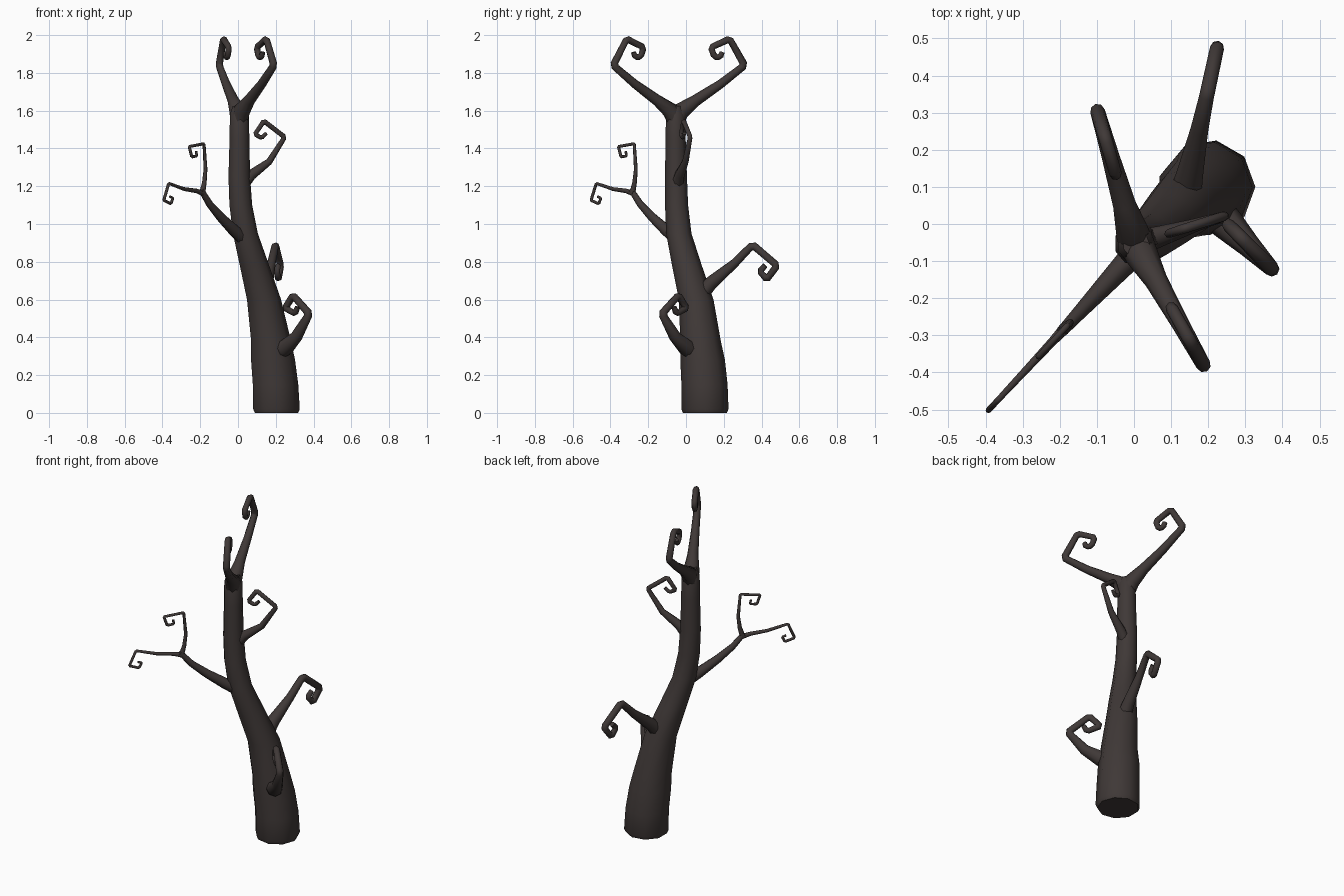
import bpy, bmesh, math
from mathutils import Vector

if "Cube" in bpy.data.objects:
    bpy.data.objects.remove(bpy.data.objects["Cube"])

bark = bpy.data.materials.new("bark")
bark.diffuse_color = (0.05, 0.04, 0.038, 1)
bark.use_nodes = True
bark.node_tree.nodes["Principled BSDF"].inputs["Base Color"].default_value = bark.diffuse_color


def skin(name, rings):
    """Skin a stack of vertex rings into a closed smooth tube."""
    bm = bmesh.new()
    loops = [[bm.verts.new(p) for p in ring] for ring in rings]
    n = len(loops[0])
    for a, b in zip(loops, loops[1:]):
        for i in range(n):
            j = (i + 1) % n
            bm.faces.new((a[i], a[j], b[j], b[i]))
    bm.faces.new(loops[0])
    bm.faces.new(loops[-1])
    bmesh.ops.recalc_face_normals(bm, faces=bm.faces)
    me = bpy.data.meshes.new(name)
    bm.to_mesh(me)
    bm.free()
    me.materials.append(bark)
    ob = bpy.data.objects.new(name, me)
    bpy.context.collection.objects.link(ob)
    bpy.ops.object.select_all(action='DESELECT')
    ob.select_set(True)
    bpy.context.view_layer.objects.active = ob
    bpy.ops.object.shade_smooth_by_angle(angle=math.radians(50))


def branch(name, axis, p0, p1, pts, sides=8):
    """Mitred tube in the vertical plane through p0-p1; pts are (x or y, z, radius)."""
    k = "xy".index(axis)
    path = []
    for u, z, r in pts:
        t = (u - p0[k]) / (p1[k] - p0[k])
        path.append((Vector((p0[0] + t * (p1[0] - p0[0]), p0[1] + t * (p1[1] - p0[1]), z)), r))
    # cut the tight corners of the curl
    cut = [path[0]]
    for (a, _), (b, r), (c, _) in zip(path, path[1:], path[2:]):
        if (b - a).angle(c - b) > math.radians(35):
            for q in (a, c):
                d = min(r * 0.7, (q - b).length * 0.4)
                cut.append((b + (q - b).normalized() * d, r))
        else:
            cut.append((b, r))
    cut.append(path[-1])
    side = Vector((p1[1] - p0[1], p0[0] - p1[0], 0)).normalized()
    rings = []
    for i, (p, r) in enumerate(cut):
        d0 = (p - cut[max(i - 1, 0)][0]).normalized()
        d1 = (cut[min(i + 1, len(cut) - 1)][0] - p).normalized()
        t = (d0 + d1).normalized()
        ref = d1 if d1.length else d0
        m = side.cross(t) / max(t.dot(ref), 0.6)
        rings.append([p + (side * math.cos(a) + m * math.sin(a)) * r
                      for a in (2 * math.pi * s / sides for s in range(sides))])
    skin(name, rings)


# trunk: leaning, tapering rings (x, y, z, radius)
trunk = [(.2, .1, 0, .118), (.2, .1, .02, .127), (.195, .098, .15, .124), (.182, .088, .28, .12),
         (.172, .077, .38, .109), (.135, .054, .6, .093), (.085, .005, .78, .08),
         (.037, -.038, .95, .068), (.013, -.05, 1.1, .062), (.005, -.053, 1.25, .059),
         (.006, -.055, 1.45, .054), (.006, -.055, 1.58, .052), (.006, -.055, 1.625, .036)]
skin("trunk", [[Vector((x + r * math.cos(a), y + r * math.sin(a), z))
                for a in (2 * math.pi * i / 9 for i in range(9))] for x, y, z, r in trunk])

# crown fork: one profile swung to the back and to the front
crown = [(0, 1.54, .045), (.03, 1.6, .045), (.11, 1.655, .031), (.24, 1.74, .024), (.37, 1.84, .02),
         (.29, 1.98, .018), (.19, 1.935, .017), (.207, 1.885, .016), (.24, 1.882, .015), (.25, 1.91, .014)]
for name, s, tip in (("crown_branch_back", 1, (-.1, .31)), ("crown_branch_front", -1, (.19, -.385))):
    c = (.005, -.055)
    k = (tip[1] - c[1]) / .37
    branch(name, "y", c, tip, [(c[1] + r * k, z, w) for r, z, w in crown])

# upper right branch
branch("upper_right_branch", "x", (0, -.055), (.255, .025),
       [(.02, 1.2, .035), (.07, 1.26, .028), (.165, 1.33, .018), (.247, 1.46, .013), (.137, 1.545, .013),
        (.09, 1.475, .012), (.125, 1.455, .011), (.15, 1.48, .01)])

# lower back branch
branch("lower_back_branch", "y", (.13, .04), (.225, .48),
       [(.07, .62, .045), (.135, .69, .036), (.255, .79, .024), (.353, .89, .02), (.482, .78, .019),
        (.428, .707, .018), (.39, .75, .016), (.42, .78, .015)])

# lower front right branch
branch("lower_front_branch", "x", (.245, .007), (.385, -.135),
       [(.2, .32, .045), (.25, .345, .046), (.31, .405, .032), (.377, .525, .021), (.292, .622, .019),
        (.25, .555, .018), (.302, .525, .016), (.315, .56, .014)])

# left limb that splits into two thin twigs
left = ((.01, -.07), (-.395, -.505))
branch("left_limb", "x", *left,
       [(.03, .92, .036), (-.02, .965, .032), (-.09, 1.035, .025), (-.15, 1.105, .019), (-.195, 1.18, .015)])
branch("left_twig_upper", "x", *left,
       [(-.19, 1.16, .016), (-.178, 1.22, .012), (-.172, 1.29, .01), (-.18, 1.425, .008), (-.258, 1.41, .008),
        (-.245, 1.355, .008), (-.218, 1.36, .007), (-.222, 1.385, .007)])
branch("left_twig_outer", "x", *left,
       [(-.18, 1.16, .016), (-.22, 1.175, .012), (-.285, 1.185, .01), (-.367, 1.215, .008), (-.393, 1.125, .008),
        (-.355, 1.107, .008), (-.344, 1.137, .007), (-.36, 1.145, .007)])
